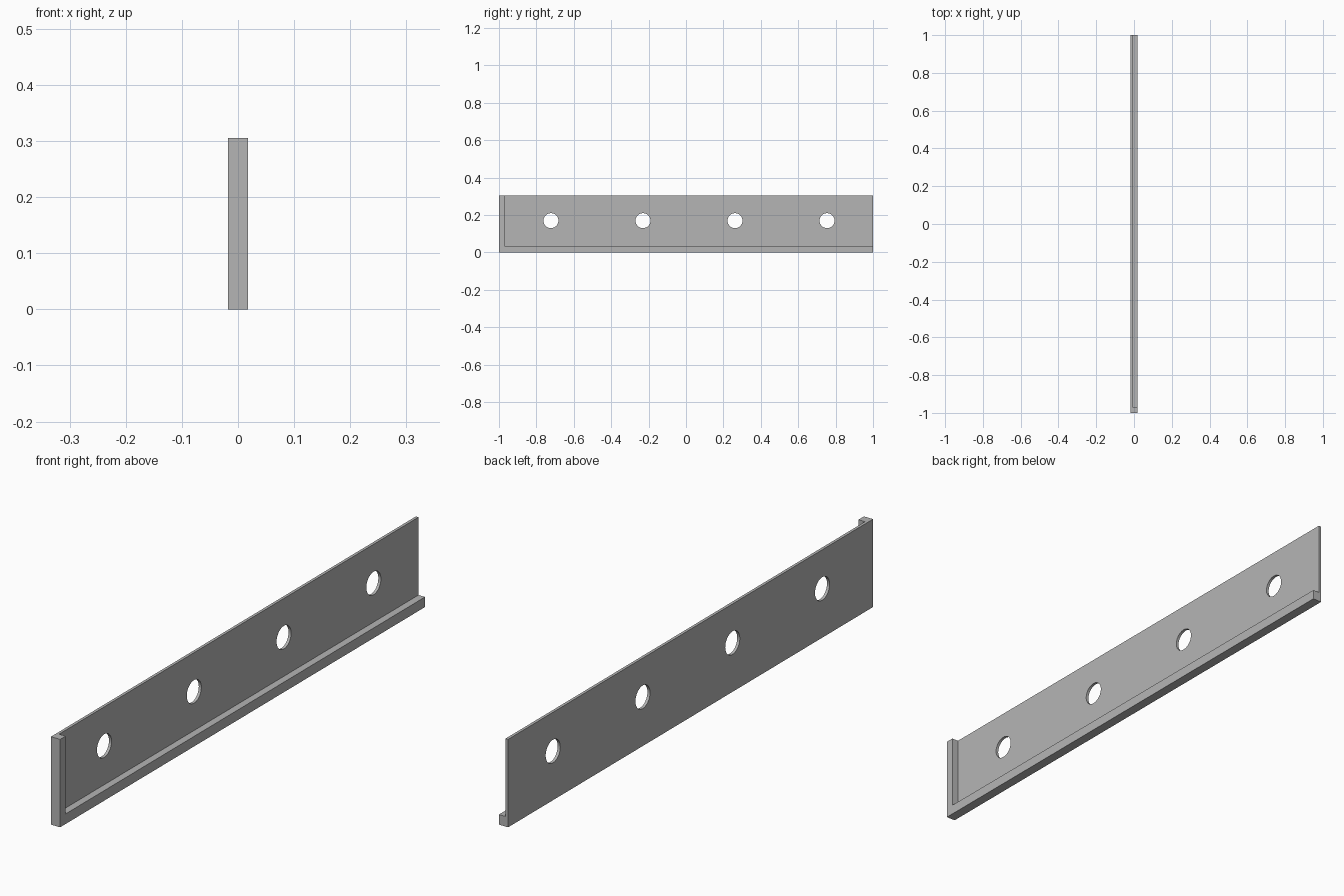
import bpy
from mathutils import Vector

cube = bpy.data.objects.get("Cube")
if cube:
    bpy.data.objects.remove(cube, do_unlink=True)

WIDTH, LENGTH, HEIGHT = 0.035, 2.0, 0.305
PLATE, END_RIM, BOTTOM_RIM = 0.01, 0.03, 0.035
HOLE_RADIUS, HOLE_Z = 0.04, 0.17
FIRST_HOLE, HOLE_STEP, HOLES = -0.722, 0.492, 4

grey = bpy.data.materials.new("plain grey")
grey.use_nodes = True
colour = (0.46, 0.46, 0.46, 1)
grey.diffuse_color = colour
grey.node_tree.nodes["Principled BSDF"].inputs["Base Color"].default_value = colour


def box(name, low, high):
    low, high = Vector(low), Vector(high)
    bpy.ops.mesh.primitive_cube_add(size=1, location=(low + high) / 2)
    obj = bpy.context.object
    obj.name = name
    obj.scale = high - low
    bpy.ops.object.transform_apply(location=True, scale=True, rotation=False)
    return obj


def cut(target, cutter):
    cutter.hide_render = True
    mod = target.modifiers.new("cut", "BOOLEAN")
    mod.operation = "DIFFERENCE"
    mod.solver = "EXACT"
    mod.object = cutter
    bpy.context.view_layer.objects.active = target
    bpy.ops.object.modifier_apply(modifier=mod.name)
    bpy.data.objects.remove(cutter, do_unlink=True)


# Solid bar, later hollowed to a thin plate with a raised rim
panel = box("rimmed_panel", (-WIDTH / 2, -LENGTH / 2, 0), (WIDTH / 2, LENGTH / 2, HEIGHT))
panel.data.materials.clear()
panel.data.materials.append(grey)

# Recess leaves the rim along the bottom and the front end
cut(panel, box("recess_cutter",
               (-WIDTH / 2 + PLATE, -LENGTH / 2 + END_RIM, BOTTOM_RIM),
               (WIDTH, LENGTH, HEIGHT * 2)))

# Row of round through holes
for i in range(HOLES):
    bpy.ops.mesh.primitive_cylinder_add(
        vertices=48, radius=HOLE_RADIUS, depth=0.2,
        location=(0, FIRST_HOLE + i * HOLE_STEP, HOLE_Z), rotation=(0, 1.5707963, 0))
    cut(panel, bpy.context.object)

for poly in panel.data.polygons:
    poly.material_index = 0

# Smooth hole walls, sharp edges elsewhere
bpy.ops.object.select_all(action="DESELECT")
panel.select_set(True)
bpy.context.view_layer.objects.active = panel
bpy.ops.object.shade_smooth_by_angle(angle=0.52)
